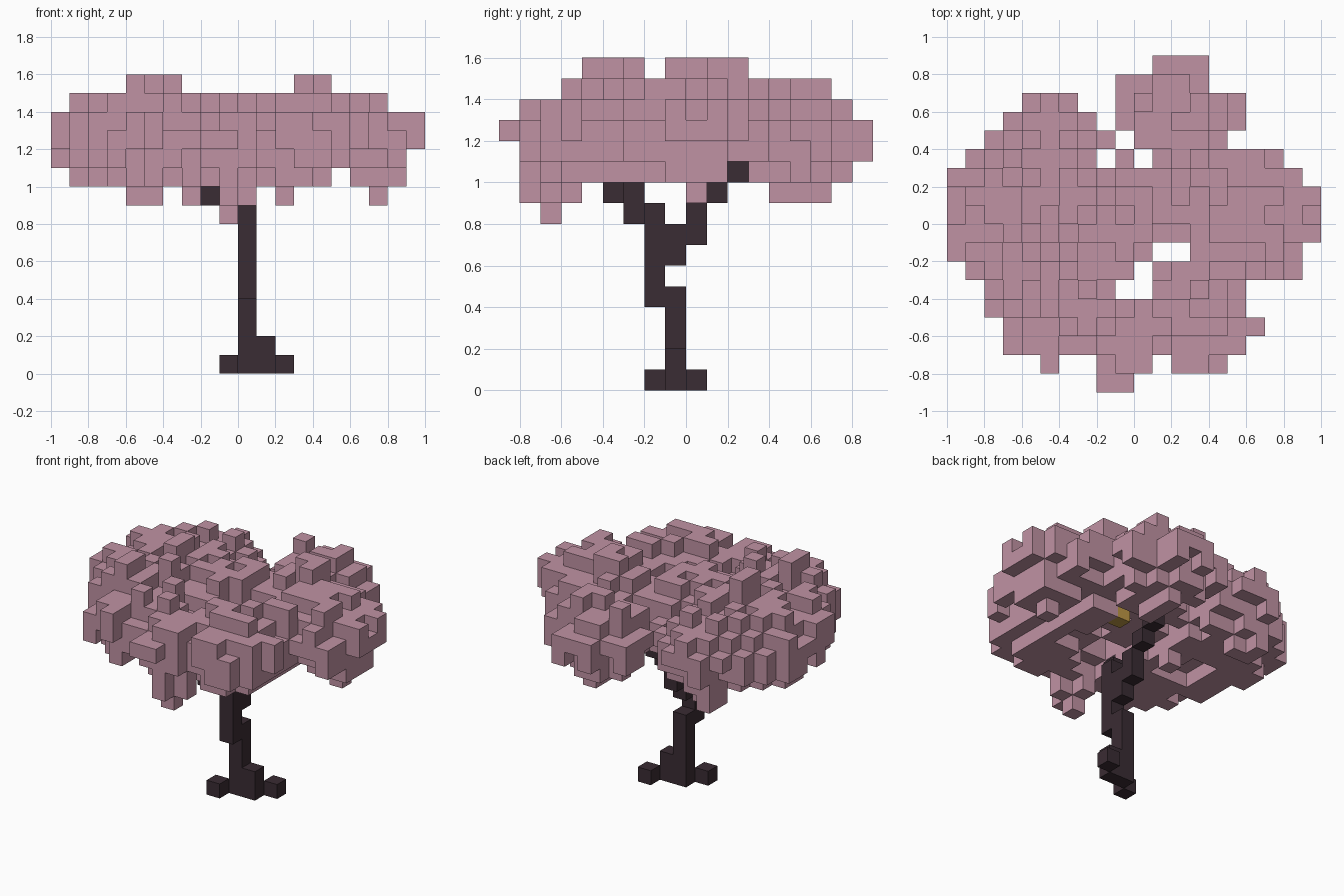
import bpy, bmesh, random
from mathutils import Vector

random.seed(4)
S = 0.1  # block size

cube = bpy.data.objects.get("Cube")
if cube:
    bpy.data.objects.remove(cube, do_unlink=True)


def material(name, rgb):
    m = bpy.data.materials.new(name)
    m.use_nodes = True
    m.diffuse_color = (*rgb, 1)
    m.node_tree.nodes["Principled BSDF"].inputs["Base Color"].default_value = (*rgb, 1)
    return m


blossom = material("blossom pink", (0.53, 0.29, 0.37))
bark = material("dark bark", (0.042, 0.025, 0.033))
honey = material("honey gold", (0.51, 0.31, 0.06))

AXES = [Vector(v) for v in ((1, 0, 0), (0, 1, 0), (0, 0, 1))]


def blocks(name, cells, mat):
    """Mesh of the outer faces of a set of unit blocks."""
    bm = bmesh.new()
    cells = set(cells)
    for c in cells:
        mid = Vector(c) + Vector((0.5, 0.5, 0.5))
        for i in range(3):
            for sign in (1, -1):
                n = AXES[i] * sign
                if tuple(int(a + b) for a, b in zip(c, n)) in cells:
                    continue
                a, b = AXES[(i + 1) % 3] / 2, AXES[(i + 2) % 3] / 2 * sign
                f = mid + n / 2
                bm.faces.new([bm.verts.new(p * S) for p in
                              (f - a - b, f + a - b, f + a + b, f - a + b)])
    bmesh.ops.remove_doubles(bm, verts=bm.verts, dist=S / 100)
    mesh = bpy.data.meshes.new(name)
    bm.to_mesh(mesh)
    bm.free()
    mesh.materials.append(mat)
    ob = bpy.data.objects.new(name, mesh)
    bpy.context.collection.objects.link(ob)


def column(x, y, lo, hi):
    return [(x, y, z) for z in range(lo, hi + 1)]


# Trunk with roots, crooked stem and two branches
roots = [(-1, -2, 0), (2, 0, 0)] + column(1, -1, 0, 1)
stem = column(0, -1, 0, 4) + column(0, -2, 4, 8) + column(0, -1, 6, 7)
front_branch = column(-1, -3, 8, 9) + [(-2, -4, 9), (-2, -4, 10)]
back_branch = column(0, 0, 7, 8) + [(0, 1, 9), (0, 2, 10)]
trunk = set(roots + stem + front_branch + back_branch)
blocks("trunk", trunk, bark)

# Nest tucked under the canopy
nest = {(2, 1, 10)}
blocks("nest", nest, honey)

# Canopy footprint: start/end runs of each row, from back to front
rows = [(1, 4), (-1, 4), (-6, -3, -1, 6), (-7, -2, -1, 6), (-8, -1, 0, 5),
        (-9, -2, -1, 0, 1, 8), (-10, 9), (-10, 10), (-10, 10),
        (-10, -5, -4, 10), (-10, 1, 3, 9), (-9, 0, 1, 9), (-8, -1, 1, 6),
        (-8, 6), (-7, 7), (-7, 6), (-5, -4, -2, 1, 2, 5), (-2, 0)]
plan = set()
for k, row in enumerate(rows):
    for a, b in zip(row[::2], row[1::2]):
        plan |= {(x, 8 - k) for x in range(a, b)}

# Depth of each footprint cell from the rim
depth, rest, level = {}, set(plan), 1
while rest:
    rim = {(x, y) for x, y in rest
           if not {(x + 1, y), (x - 1, y), (x, y + 1), (x, y - 1)} <= rest}
    depth.update({c: level for c in rim})
    rest -= rim
    level += 1


def allowed(x, y, z):
    """Overall envelope of the canopy."""
    if z >= 14 and not (-9 <= x <= 7 and -6 <= y <= 6):
        return False
    if z >= 13 and y in (-9, 8):
        return False
    if z <= 10 and (x in (-10, 5, 9) or y in (-9, 8) or (y == 2 and x > 0)):
        return False
    return not (x == 9 and z <= 11)


# Rounded lobes with randomly studded blocks
leaves = set()
for (x, y), d in sorted(depth.items()):
    lo, hi = {1: (11, 12), 2: (10, 13)}.get(d, (10, 14))
    if x * x + y * y < 8:
        lo = 11
    if d == 1:
        lo += random.random() < 0.3
        hi += random.random() < 0.4
    elif d == 2:
        lo += random.random() < 0.4
        hi += random.random() < 0.3
    else:
        hi -= random.random() < 0.45
    leaves |= {c for c in column(x, y, lo, hi) if allowed(*c)}

# Top tufts and hanging tufts
for x, y in ((-6, -4), (-6, -5), (-4, -3), (-5, -1), (-5, 0), (4, 1), (3, 2), (4, 2)):
    leaves |= set(column(x, y, 13, 15))
for x, y in ((-1, -8), (-1, -7), (0, -7), (-1, -6), (-3, 0), (7, 0), (2, 4),
             (2, 5), (2, 6), (-6, 4), (-5, 4), (-6, 5)):
    leaves |= set(column(x, y, 9, 11))
leaves.add((-1, -7, 8))
blocks("canopy", leaves - trunk - nest, blossom)
